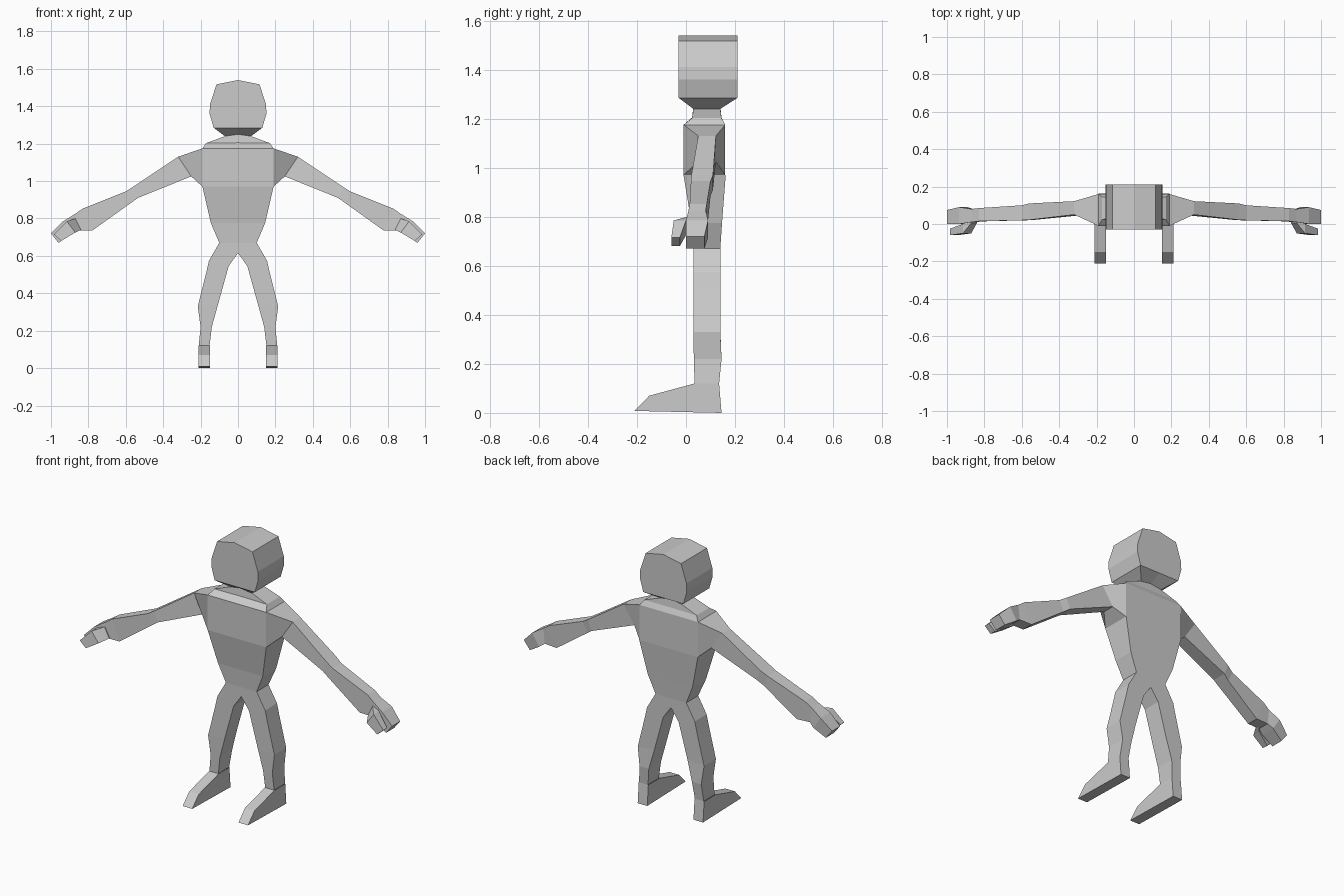
import bpy, bmesh

grey = bpy.data.materials.new("plain grey")
grey.diffuse_color = (0.6, 0.6, 0.6, 1)


def mirrored(name, bm):
    """Turn one half into a flat-shaded object mirrored across x = 0."""
    mesh = bpy.data.meshes.new(name)
    bm.to_mesh(mesh)
    bm.free()
    mesh.materials.append(grey)
    ob = bpy.data.objects.new(name, mesh)
    bpy.context.collection.objects.link(ob)
    mod = ob.modifiers.new("mirror", "MIRROR")
    mod.use_clip = True
    mod.merge_threshold = 0.001


def loft(name, sections, cap_start=False, cap_end=False, open_sides=()):
    """Section = inner x, inner z, outer x, outer z, front y, back y."""
    bm = bmesh.new()
    rings = []
    for xi, zi, xo, zo, y0, y1 in sections:
        rings.append([bm.verts.new(p) for p in
                      ((xi, y0, zi), (xo, y0, zo), (xo, y1, zo), (xi, y1, zi))])
    for k, (a, b) in enumerate(zip(rings, rings[1:])):
        for i in range(4):
            j = (i + 1) % 4
            on_centre = i == 3 and a[0].co.x == 0 and b[0].co.x == 0
            if on_centre or (i == 1 and k in open_sides):
                continue
            bm.faces.new((a[i], b[i], b[j], a[j]))
    if cap_start:
        bm.faces.new(rings[0])
    if cap_end:
        bm.faces.new(rings[-1][::-1])
    mirrored(name, bm)


# Head: blocky, with a tapered jaw down to the neck
loft("head", [
    (0, 1.54, 0.115, 1.517, -0.03, 0.21),
    (0, 1.41, 0.15, 1.41, -0.03, 0.21),
    (0, 1.36, 0.152, 1.36, -0.03, 0.21),
    (0, 1.285, 0.13, 1.285, -0.03, 0.21),
    (0, 1.25, 0.07, 1.24, 0.03, 0.14),
], cap_start=True)

# Torso: neck to waist, open where the arms join
loft("torso", [
    (0, 1.25, 0.07, 1.24, 0.03, 0.14),
    (0, 1.205, 0.17, 1.203, 0.025, 0.145),
    (0, 1.175, 0.19, 1.175, -0.01, 0.16),
    (0, 0.97, 0.19, 0.97, -0.01, 0.162),
    (0, 0.775, 0.145, 0.775, 0.022, 0.147),
    (0, 0.67, 0.10, 0.67, 0.03, 0.14),
], open_sides=(2,))

# Legs: hip to ankle
loft("legs", [
    (0, 0.67, 0.10, 0.67, 0.03, 0.14),
    (0, 0.615, 0.155, 0.575, 0.03, 0.14),
    (0.05, 0.545, 0.17, 0.51, 0.03, 0.14),
    (0.107, 0.34, 0.215, 0.33, 0.03, 0.14),
    (0.14, 0.22, 0.20, 0.22, 0.032, 0.145),
    (0.152, 0.12, 0.21, 0.12, 0.035, 0.135),
])

# Arms: inner point is the underside, outer point is the top
loft("arms", [
    (0.19, 0.97, 0.19, 1.175, -0.01, 0.16),
    (0.25, 1.025, 0.32, 1.13, 0.05, 0.122),
    (0.535, 0.91, 0.56, 0.97, 0.022, 0.11),
    (0.57, 0.885, 0.60, 0.945, 0.02, 0.10),
    (0.78, 0.735, 0.83, 0.853, 0.015, 0.085),
    (0.86, 0.737, 0.87, 0.825, 0.01, 0.08),
    (0.89, 0.715, 0.935, 0.785, 0.0, 0.09),
    (0.96, 0.67, 1.0, 0.72, 0.0, 0.075),
], cap_end=True)

# Thumbs: hook forward from the palm
loft("thumbs", [
    (0.84, 0.74, 0.87, 0.80, 0.005, 0.03),
    (0.87, 0.725, 0.915, 0.785, -0.05, 0.0),
    (0.945, 0.68, 0.985, 0.715, -0.06, -0.025),
], cap_start=True, cap_end=True)

# Feet: side profile given thickness
profile = [(0.135, 0.12), (0.035, 0.12), (-0.15, 0.07), (-0.21, 0.008), (0.145, 0.0)]
bm = bmesh.new()
inner = [bm.verts.new((0.15, y, z)) for y, z in profile]
outer = [bm.verts.new((0.212, y, z)) for y, z in profile]
bm.faces.new(inner)
bm.faces.new(outer[::-1])
for i in range(1, 5):  # the top edge is left open under the ankle
    j = (i + 1) % 5
    bm.faces.new((inner[j], inner[i], outer[i], outer[j]))
bmesh.ops.recalc_face_normals(bm, faces=bm.faces)
mirrored("feet", bm)
